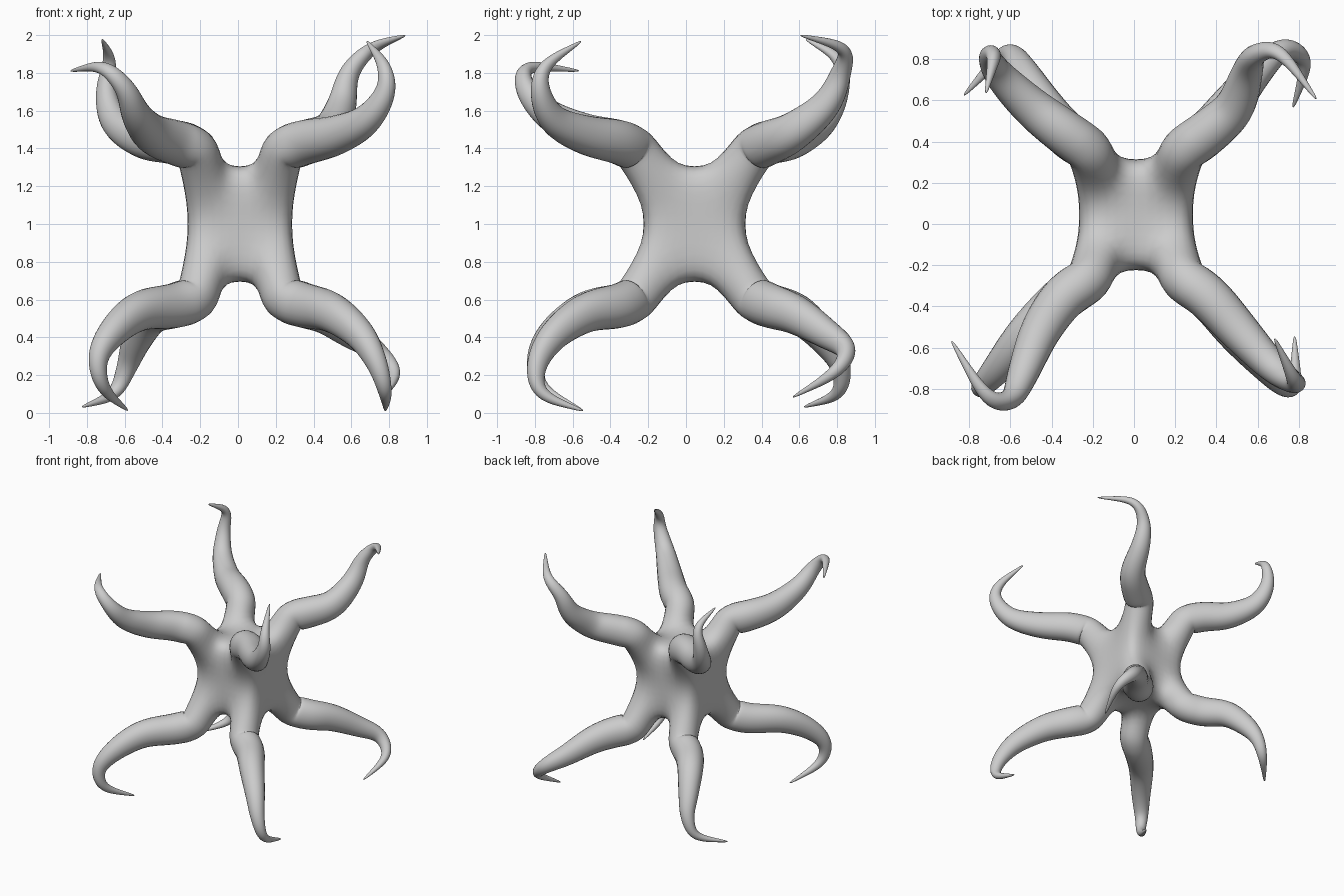
import bpy
import bmesh
from mathutils import Vector

default_cube = bpy.data.objects.get("Cube")
if default_cube:
    bpy.data.objects.remove(default_cube, do_unlink=True)

CENTRE = Vector((.01, .045, 1))
HALF = Vector((.275, .265, .3))      # body half size
INNER = .095                         # half width of the gap between arms
RADII = (.142, .138, .122, .094, .064, .04, .007)
STEPS = 3                            # rings per path segment

# Outer path of each arm, from elbow to tip, keyed by its body corner
ARMS = {
    (1, 1, 1): [(.49, .57, 1.49), (.55, .74, 1.63), (.59, .82, 1.8), (.71, .83, 1.93), (.89, .6, 2)],
    (1, 1, -1): [(.47, .58, .52), (.6, .74, .42), (.73, .85, .33), (.83, .78, .21), (.77, .56, .08)],
    (-1, 1, 1): [(-.5, .57, 1.45), (-.65, .72, 1.54), (-.7, .81, 1.7), (-.68, .81, 1.87), (-.72, .63, 1.98)],
    (-1, 1, -1): [(-.46, .6, .52), (-.54, .74, .38), (-.59, .82, .24), (-.66, .8, .1), (-.83, .62, .03)],
    (-1, -1, 1): [(-.46, -.53, 1.48), (-.54, -.73, 1.58), (-.6, -.85, 1.72), (-.72, -.83, 1.83), (-.89, -.56, 1.81)],
    (-1, -1, -1): [(-.52, -.53, .54), (-.66, -.7, .43), (-.74, -.79, .29), (-.71, -.76, .13), (-.58, -.54, .01)],
    (1, -1, 1): [(.52, -.53, 1.47), (.68, -.7, 1.55), (.78, -.77, 1.7), (.77, -.74, 1.84), (.68, -.55, 1.97)],
    (1, -1, -1): [(.5, -.53, .53), (.65, -.7, .41), (.74, -.79, .25), (.78, -.76, .1), (.78, -.54, .01)],
}


def mirrored(offset, corner):
    """Body-relative point moved to the given corner."""
    return CENTRE + Vector(o * c for o, c in zip(offset, corner))


def catmull(a, b, c, d, t):
    """Smooth interpolation between b and c."""
    return (b * 2 + (c - a) * t + (a * 2 - b * 5 + c * 4 - d) * t ** 2
            + (b * 3 - a - c * 3 + d) * t ** 3) / 2


def smooth_path(points):
    """List of evenly refined samples through the points."""
    padded = [points[0] * 2 - points[1], *points, points[-1] * 2 - points[-2]]
    samples = [catmull(*padded[i:i + 4], s / STEPS)
               for i in range(len(points) - 1) for s in range(STEPS)]
    return samples + [points[-1]]


def bridge(bm, ring_a, ring_b):
    for i in range(len(ring_a)):
        j = (i + 1) % len(ring_a)
        bm.faces.new((ring_a[i], ring_a[j], ring_b[j], ring_b[i]))


def body_shell(bm):
    """Box whose faces are three-by-three grids, open at all corners."""
    grid = {}

    def vert(key):
        if key not in grid:
            place = [(HALF[a] if abs(k) > 1 else INNER) * (1 if k > 0 else -1)
                     for a, k in enumerate(key)]
            grid[key] = bm.verts.new(CENTRE + Vector(place))
        return grid[key]

    levels = (-2, -1, 1, 2)
    for axis in range(3):
        for side in (-2, 2):
            for i in range(3):
                for j in range(3):
                    if i != 1 and j != 1:
                        continue          # corner patch left open for an arm
                    quad = []
                    for u, v in ((i, j), (i + 1, j), (i + 1, j + 1), (i, j + 1)):
                        key = [levels[u], levels[v]]
                        key.insert(axis, side)
                        quad.append(vert(tuple(key)))
                    bm.faces.new(quad)
    return grid


def add_arm(bm, grid, corner, outer):
    """Six-sided tapering arm grown from an open body corner."""
    hexagon = ((1, 2, 2), (1, 1, 2), (2, 1, 2), (2, 1, 1), (2, 2, 1), (1, 2, 1))
    ring = [grid[tuple(h * c for h, c in zip(key, corner))] for key in hexagon]
    points = [mirrored((.22, .31, .395), corner), mirrored((.355, .405, .435), corner)]
    path = smooth_path(points + [Vector(p) for p in outer])
    radii = smooth_path([Vector((r, 0, 0)) for r in RADII])

    # Spokes of the opening, flattened square to the body diagonal
    heading = Vector(corner).normalized()
    middle = sum((v.co for v in ring), Vector()) / len(ring)
    spokes = [(v.co - middle) for v in ring]
    spokes = [(s - heading * s.dot(heading)).normalized() for s in spokes]

    # Carry the spokes along the path without twist
    for i, point in enumerate(path):
        before = path[i - 1] if i else middle
        after = path[min(i + 1, len(path) - 1)]
        tangent = (after - before).normalized()
        turn = heading.rotation_difference(tangent)
        spokes = [turn @ s for s in spokes]
        heading = tangent
        new_ring = [bm.verts.new(point + s * radii[i].x) for s in spokes]
        bridge(bm, ring, new_ring)
        ring = new_ring
    bm.faces.new(ring)


# Build the joined body and arms
bm = bmesh.new()
shell = body_shell(bm)
for corner, outer in ARMS.items():
    add_arm(bm, shell, corner, outer)
bmesh.ops.recalc_face_normals(bm, faces=bm.faces)
mesh = bpy.data.meshes.new("tentacled_body")
bm.to_mesh(mesh)
bm.free()

# Single matte grey
grey = bpy.data.materials.new("light_grey")
grey.use_nodes = True
grey.diffuse_color = (.6, .6, .6, 1)
grey.node_tree.nodes["Principled BSDF"].inputs["Base Color"].default_value = grey.diffuse_color
mesh.materials.append(grey)

body = bpy.data.objects.new("tentacled_body", mesh)
bpy.context.collection.objects.link(body)
mesh.shade_smooth()
subdivision = body.modifiers.new("subdivision", "SUBSURF")
subdivision.levels = subdivision.render_levels = 2
